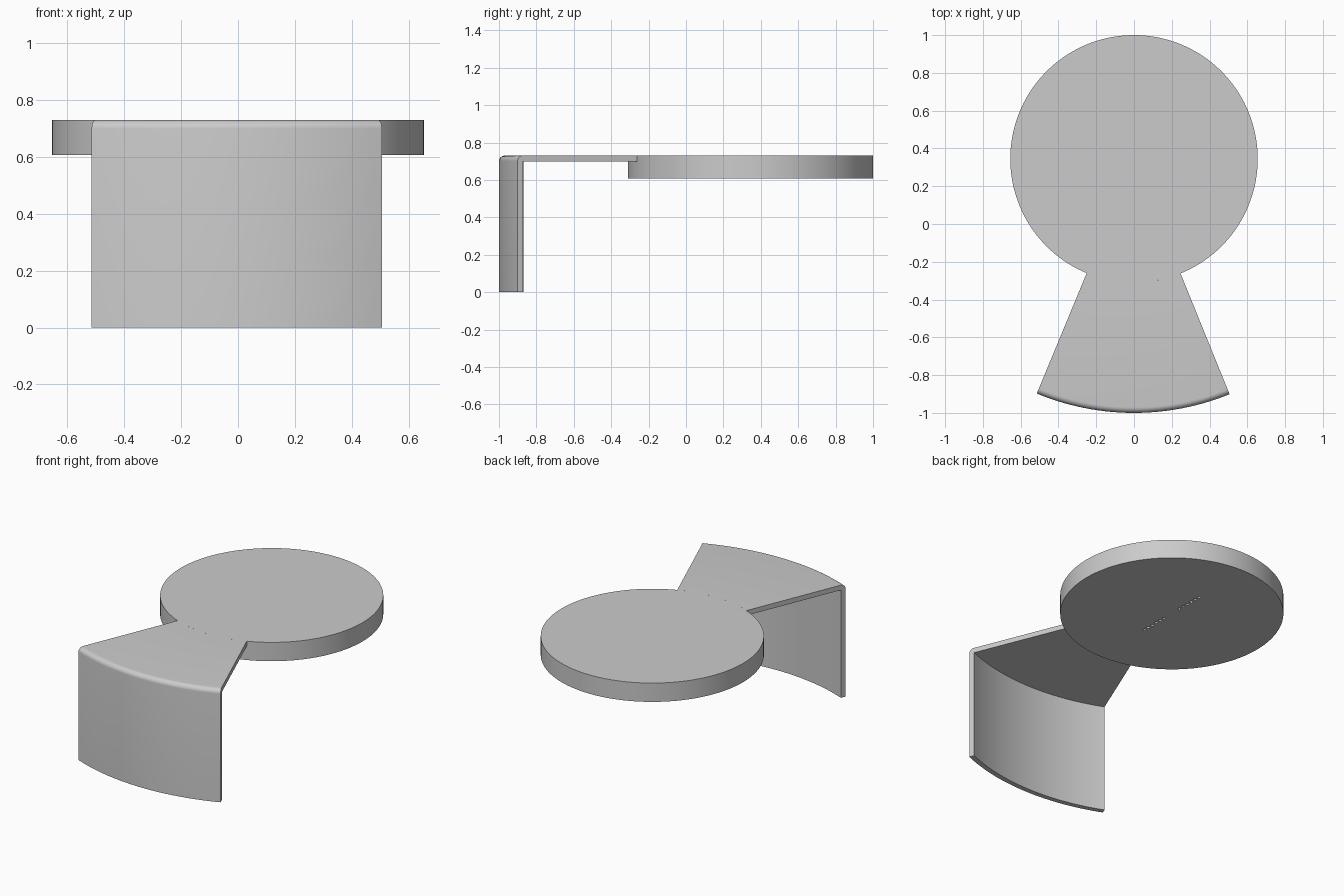
import bpy
import bmesh
from math import sin, cos, pi, radians
from mathutils import Matrix

if "Cube" in bpy.data.objects:
    bpy.data.objects.remove(bpy.data.objects["Cube"], do_unlink=True)

CENTRE_Y = 0.345      # shared axis of the disc and the curved bracket
DISC_R = 0.655
OUTER_R = 1.345
SHEET = 0.032         # sheet thickness of the bracket
BOTTOM, TOP = 0.608, 0.73

grey = bpy.data.materials.new("light grey")
grey.use_nodes = True
grey.diffuse_color = (0.6, 0.6, 0.6, 1)
grey.node_tree.nodes["Principled BSDF"].inputs["Base Color"].default_value = (0.6, 0.6, 0.6, 1)


def add_object(name, bm):
    bmesh.ops.recalc_face_normals(bm, faces=bm.faces)
    mesh = bpy.data.meshes.new(name)
    bm.to_mesh(mesh)
    bm.free()
    obj = bpy.data.objects.new(name, mesh)
    obj.location.y = CENTRE_Y
    mesh.materials.append(grey)
    bpy.context.collection.objects.link(obj)
    return obj


def smooth(obj):
    bpy.ops.object.select_all(action="DESELECT")
    obj.select_set(True)
    bpy.context.view_layer.objects.active = obj
    bpy.ops.object.shade_smooth_by_angle(angle=radians(30))


def add_cylinder(bm, radius, low, high, segments, y=0):
    bmesh.ops.create_cone(bm, cap_ends=True, segments=segments, radius1=radius,
                          radius2=radius, depth=high - low,
                          matrix=Matrix.Translation((0, y, (low + high) / 2)))


# Round disc
bm = bmesh.new()
add_cylinder(bm, DISC_R, BOTTOM, TOP, 144)
disc = add_object("disc", bm)

# Two rows of small holes in the underside of the disc
bm = bmesh.new()
for side in (-1, 1):
    for i in range(6):
        add_cylinder(bm, 0.01, BOTTOM - 0.02, BOTTOM + 0.03, 12, side * (0.07 + 0.036 * i))
holes = add_object("hole_cutter", bm)
holes.hide_render = True
cut = disc.modifiers.new("holes", "BOOLEAN")
cut.operation = "DIFFERENCE"
cut.solver = "EXACT"
cut.object = holes
bpy.context.view_layer.objects.active = disc
bpy.ops.object.modifier_apply(modifier=cut.name)
bpy.data.objects.remove(holes, do_unlink=True)
smooth(disc)

# Curved bracket: an L-shaped section with a rounded outer bend, swept about the axis
bend = 0.03
section = [(DISC_R, TOP)]
for i in range(9):
    a = pi / 2 * (1 - i / 8)
    section.append((OUTER_R - bend + bend * cos(a), TOP - bend + bend * sin(a)))
inner = OUTER_R - SHEET
section += [(OUTER_R, 0), (inner, 0), (inner, TOP - SHEET), (DISC_R, TOP - SHEET)]

bm = bmesh.new()
steps = 28
start, end = radians(-22.5), radians(22.1)
rings = []
for s in range(steps + 1):
    a = start + (end - start) * s / steps
    rings.append([bm.verts.new((r * sin(a), -r * cos(a), z)) for r, z in section])
for one, two in zip(rings, rings[1:]):
    for i in range(len(section)):
        j = (i + 1) % len(section)
        bm.faces.new((one[i], one[j], two[j], two[i]))
bm.faces.new(rings[0])
bm.faces.new(rings[-1])
smooth(add_object("curved_bracket", bm))
